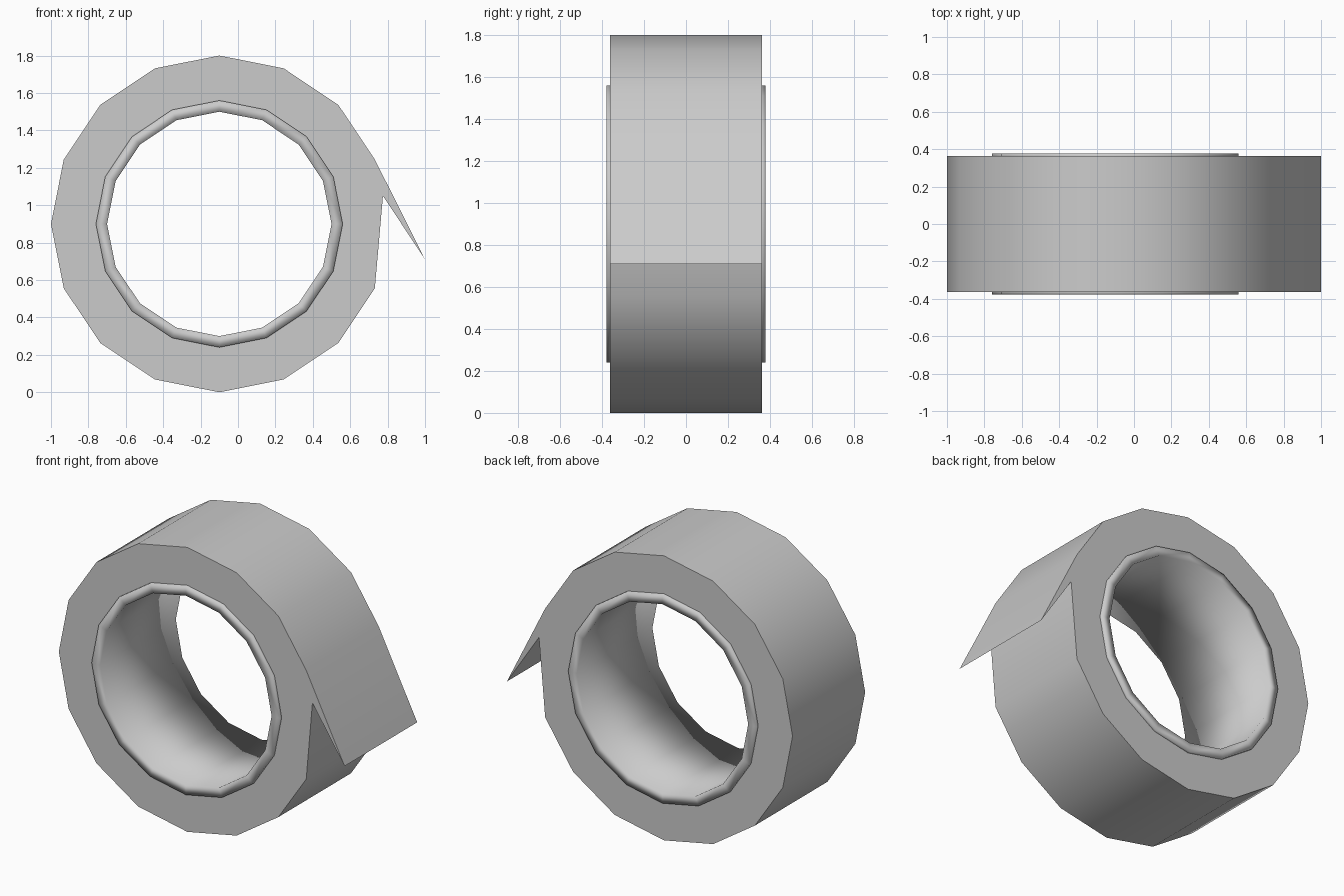
import bpy, bmesh
from math import cos, sin, pi

if "Cube" in bpy.data.objects:
    bpy.data.objects.remove(bpy.data.objects["Cube"])

CX, CZ, N = -0.1, 0.9, 16


def circle(r):
    return [(CX + r * cos(2 * pi * i / N), CZ + r * sin(2 * pi * i / N)) for i in range(N)]


def ring(bm, pts, y):
    return [bm.verts.new((x, y, z)) for x, z in pts]


def bridge(bm, a, b):
    n = len(a)
    for i in range(n):
        j = (i + 1) % n
        bm.faces.new((a[i], a[j], b[j], b[i]))


def finish(bm, name, angle):
    bmesh.ops.recalc_face_normals(bm, faces=bm.faces[:])
    me = bpy.data.meshes.new(name)
    bm.to_mesh(me)
    bm.free()
    ob = bpy.data.objects.new(name, me)
    bpy.context.collection.objects.link(ob)
    bpy.ops.object.select_all(action='DESELECT')
    bpy.context.view_layer.objects.active = ob
    ob.select_set(True)
    bpy.ops.object.shade_smooth_by_angle(angle=angle)


# Wound tape: faceted annulus with a loose wedge-shaped end
W = 0.363
outer = circle(0.9)
outer[0] = (0.775, 1.05)      # corner where the loose end lifts off
inner = circle(0.66)
bm = bmesh.new()
sides = []
for y in (-W, W):
    o, i = ring(bm, outer, y), ring(bm, inner, y)
    tip = bm.verts.new((1.0, y, 0.71))
    bridge(bm, o, i)                      # flat side
    bm.faces.new((o[0], tip, o[1]))       # side of loose end
    sides.append([o[0], tip] + o[1:])
bridge(bm, *sides)                        # outer wall including loose end
finish(bm, "tape_roll", 0.7)

# Core tube with a slightly raised rim on both sides
R = 0.378
bm = bmesh.new()
profile = [(0.66, -W), (0.66, -R), (0.60, -R), (0.60, R), (0.66, R), (0.66, W)]
rows = [ring(bm, circle(r), y) for r, y in profile]
for a, b in zip(rows, rows[1:]):
    bridge(bm, a, b)
finish(bm, "core_tube", 1.7)
